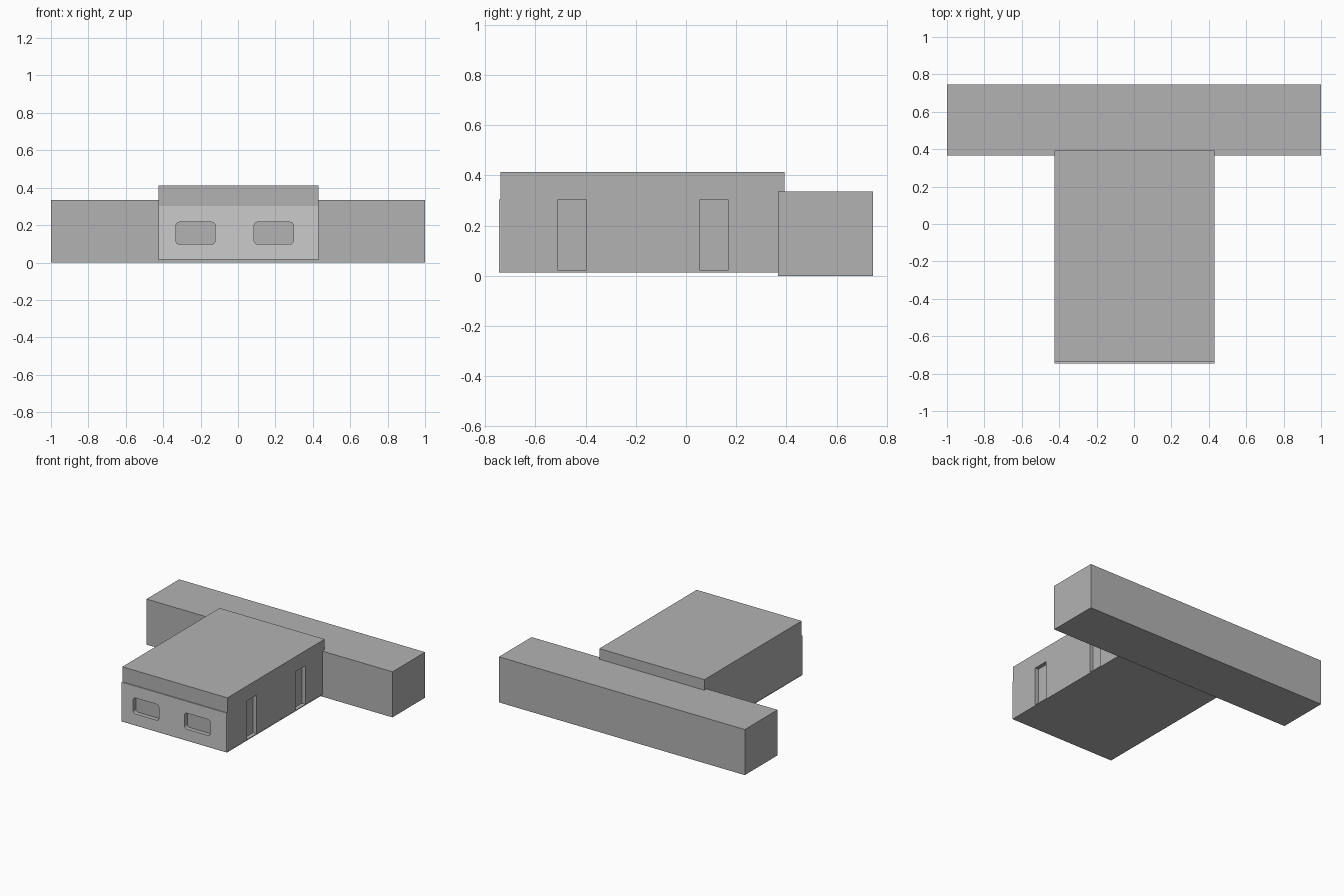
import bpy, bmesh

if "Cube" in bpy.data.objects:
    bpy.data.objects.remove(bpy.data.objects["Cube"])


def box(name, x, y, z, round_corners=0.0):
    """Box from (min, max) ranges; optionally rounds the edges running along y."""
    bm = bmesh.new()
    bmesh.ops.create_cube(bm, size=1)
    for v in bm.verts:
        for i, (lo, hi) in enumerate((x, y, z)):
            v.co[i] = hi if v.co[i] > 0 else lo
    if round_corners:
        edges = [e for e in bm.edges
                 if abs(e.verts[0].co.y - e.verts[1].co.y) > 1e-5]
        bmesh.ops.bevel(bm, geom=edges, offset=round_corners, segments=4,
                        profile=0.5, affect='EDGES')
    bmesh.ops.recalc_face_normals(bm, faces=bm.faces)
    mesh = bpy.data.meshes.new(name)
    bm.to_mesh(mesh)
    bm.free()
    obj = bpy.data.objects.new(name, mesh)
    bpy.context.collection.objects.link(obj)
    return obj


def cut(target, cutters):
    """Subtract the cutters and bake the result."""
    for c in cutters:
        mod = target.modifiers.new("cut", 'BOOLEAN')
        mod.operation, mod.solver, mod.object = 'DIFFERENCE', 'EXACT', c
    bpy.context.view_layer.update()
    graph = bpy.context.evaluated_depsgraph_get()
    mesh = bpy.data.meshes.new_from_object(target.evaluated_get(graph))
    target.modifiers.clear()
    target.data = mesh


def paint(obj, mat):
    """Give the whole object one material."""
    obj.data.materials.clear()
    obj.data.materials.append(mat)
    for p in obj.data.polygons:
        p.material_index = 0


X0, X1 = -0.424, 0.43

# Long rear wing and taller front hall
wing = box("rear_wing", (-1, 1), (0.366, 0.745), (0, 0.335))
hall = box("main_hall", (X0, X1), (-0.738, 0.392), (0.015, 0.413))

# Thin floor slab edge and lighter front facing
slab = box("floor_slab", (X0 - 0.001, X1 + 0.001), (-0.744, 0.392), (0.013, 0.02))
facade = box("front_facing", (X0, X1), (-0.745, -0.737), (0.02, 0.303))

# Rounded window recesses
windows = [box("window_cutter", (x, x + 0.21), (-0.8, -0.712), (0.098, 0.216), 0.02)
           for x in (-0.332, 0.086)]

# Door recesses on the right side
doors = [box("door_cutter", (X1 - 0.028, X1 + 0.1), (y, y + 0.112), (0.02, 0.303))
         for y in (-0.51, 0.056)]

cut(hall, windows + doors)
cut(facade, windows)

for c in windows + doors:
    bpy.data.objects.remove(c, do_unlink=True)

# Darker grey for everything except the front facing
dark = bpy.data.materials.new("dark_grey")
dark.diffuse_color = (0.45, 0.45, 0.45, 1)
dark.use_nodes = True
dark.node_tree.nodes["Principled BSDF"].inputs["Base Color"].default_value = dark.diffuse_color
for part in (wing, hall, slab):
    paint(part, dark)
